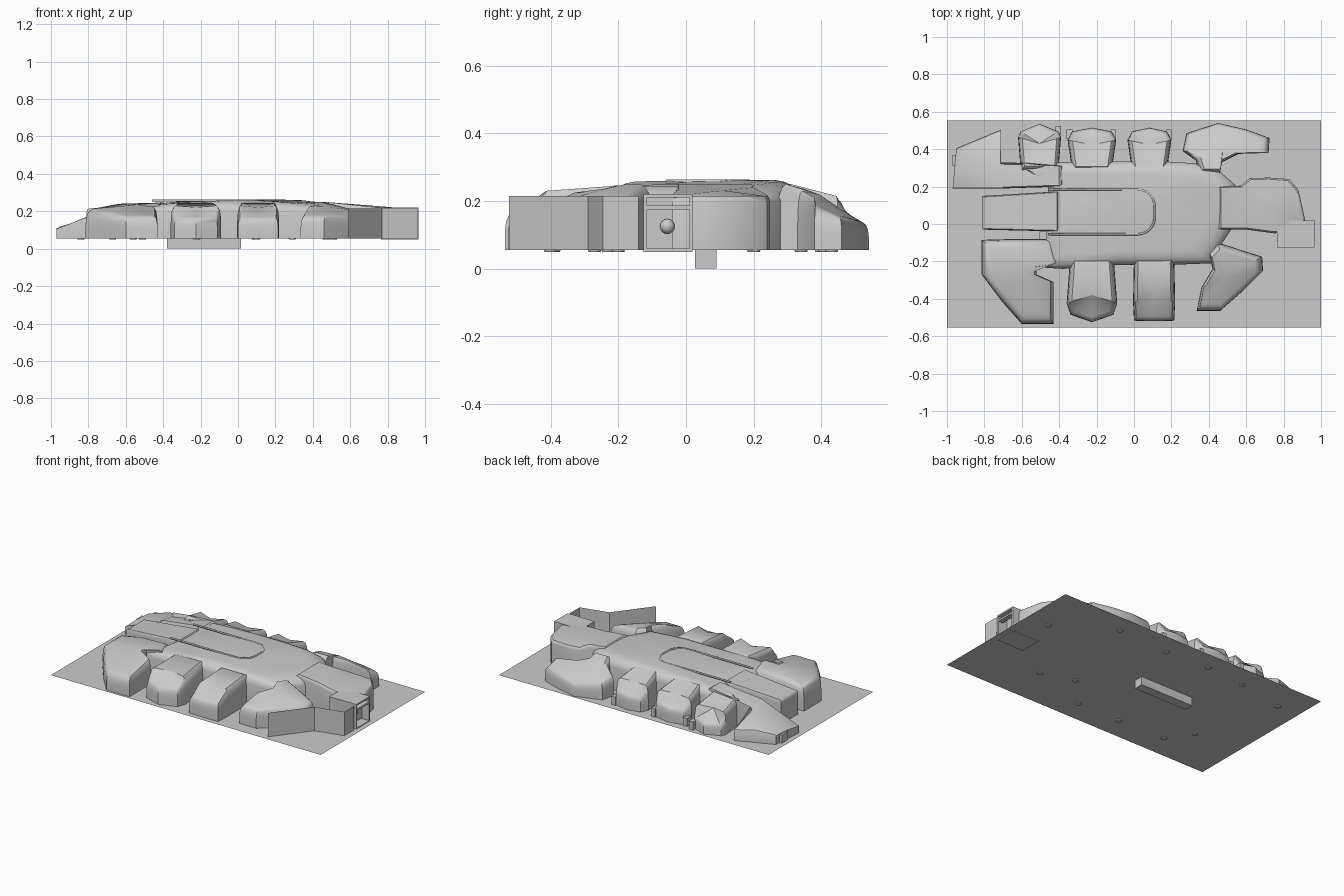
import bpy, bmesh
from math import pi, cos, sin
from mathutils import Vector

if "Cube" in bpy.data.objects:
    bpy.data.objects.remove(bpy.data.objects["Cube"])

BASE = 0.055
ROUND = [(1, 0), (1, .45), (.985, .68), (.95, .85), (.89, .95), (.80, 1)]
CRISP = [(1, 0), (1, .88), (.98, .96), (.94, 1)]


def finish(name, bm, smooth=None):
    bmesh.ops.recalc_face_normals(bm, faces=bm.faces)
    me = bpy.data.meshes.new(name)
    bm.to_mesh(me)
    bm.free()
    ob = bpy.data.objects.new(name, me)
    bpy.context.collection.objects.link(ob)
    if smooth:
        bpy.ops.object.select_all(action='DESELECT')
        ob.select_set(True)
        bpy.context.view_layer.objects.active = ob
        bpy.ops.object.shade_smooth_by_angle(angle=smooth)
    return ob


def shell(name, outline, profile=ROUND, crown=.0):
    """Open-bottomed pod: outline points are (x, y, top height)."""
    bm = bmesh.new()
    n = len(outline)
    c = sum((Vector(p) for p in outline), Vector()) / n
    rings = []
    for s, h in profile:
        rings.append([bm.verts.new((c.x + (x - c.x) * s, c.y + (y - c.y) * s,
                                    BASE + (z - BASE) * h)) for x, y, z in outline])
    for a, b in zip(rings, rings[1:]):
        for i in range(n):
            j = (i + 1) % n
            bm.faces.new((a[i], a[j], b[j], b[i]))
    tip = bm.verts.new((c.x, c.y, c.z + crown))
    for i in range(n):
        bm.faces.new((rings[-1][i], rings[-1][(i + 1) % n], tip))
    return finish(name, bm, .6)


def box(name, x0, x1, y0, y1, z0, z1):
    bm = bmesh.new()
    bmesh.ops.create_cube(bm, size=1)
    for v in bm.verts:
        v.co = ((x0 + x1) / 2 + v.co.x * (x1 - x0), (y0 + y1) / 2 + v.co.y * (y1 - y0),
                (z0 + z1) / 2 + v.co.z * (z1 - z0))
    return finish(name, bm)


def sheet(name, path, z0, z1):
    """Thin upright panel along a path."""
    bm = bmesh.new()
    cols = [(bm.verts.new((x, y, z0)), bm.verts.new((x, y, z1))) for x, y in path]
    for a, b in zip(cols, cols[1:]):
        bm.faces.new((a[0], b[0], b[1], a[1]))
    return finish(name, bm)


def arm(name, x0, x1, y_in, y_out, z_in, z_mid, z_out, taper=.02, belly=.02):
    """Side pod running out from the hull, with a bowed nose."""
    ym = y_in + (y_out - y_in) * .72
    xm = (x0 + x1) / 2
    yc = y_out - belly * (1 if y_out > y_in else -1)
    shell(name, [(x0 + taper, y_in, z_in), (x0, ym, z_mid), (x0 + taper, yc, z_out),
                 (xm, y_out, z_out), (x1 - taper, yc, z_out), (x1, ym, z_mid),
                 (x1 - taper, y_in, z_in)], crown=.012)


# ground sheet with keel tab and screw heads underneath
bm = bmesh.new()
bm.faces.new([bm.verts.new(p) for p in
              ((-1, -.553, BASE), (1, -.553, BASE), (1, .553, BASE), (-1, .553, BASE))])
finish("base_sheet", bm)
box("keel_tab", -.38, .015, .027, .09, 0, BASE)
bm = bmesh.new()
for x, y in ((.84, .2), (.47, .43), (.09, .41), (-.22, .43), (-.51, .4), (-.84, .34),
             (.51, -.27), (.29, -.2), (.1, -.4), (-.22, -.4), (-.56, -.39), (-.67, -.23)):
    ret = bmesh.ops.create_cone(bm, cap_ends=True, segments=12, radius1=.018,
                                radius2=.02, depth=.006)
    bmesh.ops.translate(bm, verts=ret['verts'], vec=(x, y, BASE - .002))
finish("screw_heads", bm)

# central hull
shell("hull", [(-.46, .20, .25), (-.62, .31, .235), (-.4, .33, .255), (-.1, .335, .262),
               (.15, .335, .262), (.32, .325, .262), (.45, .29, .26), (.55, .20, .25),
               (.56, .08, .25), (.52, -.03, .25), (.46, -.12, .25), (.42, -.21, .245),
               (.15, -.22, .258), (-.1, -.22, .258), (-.38, -.24, .25), (-.52, -.23, .24),
               (-.47, -.08, .25), (-.46, .06, .25)],
      [(1, 0), (1, .72), (.98, .82), (.93, .91), (.85, .97), (.74, 1)], .008)

# U-shaped rim on the deck
cu = bpy.data.curves.new("deck_rim", 'CURVE')
cu.dimensions = '3D'
cu.bevel_depth = .006
cu.bevel_resolution = 1
r, pts = .09, [(-.46, -.055)]
for cy, a0 in ((-.055 + r, -pi / 2), (.185 - r, 0)):
    pts += [(.02 + r * cos(a0 + i * pi / 12), cy + r * sin(a0 + i * pi / 12)) for i in range(7)]
pts.append((-.46, .185))
sp = cu.splines.new('POLY')
sp.points.add(len(pts) - 1)
for p, (x, y) in zip(sp.points, pts):
    p.co = (x, y, .258, 1)
bpy.context.collection.objects.link(bpy.data.objects.new("deck_rim", cu))

# straight side arms
arm("rear_arm_1", -.62, -.39, .28, .535, .235, .2, .13, .015, .04)
arm("rear_arm_2", -.355, -.095, .28, .515, .25, .215, .15, .025)
arm("rear_arm_3", -.035, .2, .28, .515, .25, .215, .15, .025)
arm("front_arm_1", -.36, -.09, -.16, -.525, .245, .23, .17, .02, .04)
arm("front_arm_2", -.005, .22, -.16, -.52, .245, .23, .17, .005, .003)

# corner pods
shell("rear_left_fin", [(-.97, .19, .11), (-.96, .29, .12), (-.95, .405, .12), (-.83, .455, .14),
                        (-.71, .505, .13), (-.71, .33, .215), (-.55, .325, .235),
                        (-.38, .31, .25), (-.38, .2, .25), (-.7, .19, .215)], CRISP, .01)
shell("rear_right_pod", [(.35, .27, .25), (.33, .34, .235), (.26, .39, .2), (.28, .485, .17),
                         (.45, .54, .14), (.6, .505, .15), (.725, .46, .16), (.72, .38, .19),
                         (.56, .375, .21), (.47, .33, .23), (.46, .27, .25)], crown=.02)
shell("front_left_pod", [(-.44, -.08, .245), (-.65, -.08, .24), (-.815, -.085, .215),
                         (-.815, -.27, .215), (-.71, -.41, .2), (-.6, -.535, .18),
                         (-.43, -.535, .18), (-.43, -.31, .225), (-.52, -.27, .235),
                         (-.52, -.22, .24), (-.4, -.2, .245)], crown=.012)
shell("front_right_pod", [(.4, -.15, .25), (.42, -.24, .235), (.36, -.34, .225), (.335, -.465, .18),
                          (.46, -.465, .18), (.58, -.36, .18), (.69, -.25, .18), (.685, -.175, .2),
                          (.45, -.10, .25)], crown=.015)

# tail block and nose housing
shell("left_block", [(-.81, -.03, .215), (-.81, .15, .215), (-.4, .175, .245), (-.4, -.04, .245)],
      CRISP)
shell("nose_housing", [(.45, .2, .25), (.57, .205, .24), (.62, .245, .22), (.72, .248, .215),
                       (.83, .24, .215), (.88, .18, .215), (.915, .02, .215), (.9, -.04, .215),
                       (.75, -.05, .22), (.6, -.03, .235), (.45, -.03, .25)], CRISP, .005)

# connector socket: recessed frame facing right
bm = bmesh.new()
bmesh.ops.create_cube(bm, size=1)
for v in bm.verts:
    v.co = (.865 + v.co.x * .2, -.053 + v.co.y * .145, .135 + v.co.z * .17)
face = [f for f in bm.faces if f.normal.x > .9]
bmesh.ops.inset_region(bm, faces=face, thickness=.014)
deep = bmesh.ops.extrude_discrete_faces(bm, faces=face)['faces']
bmesh.ops.translate(bm, verts=deep[0].verts, vec=(-.07, 0, 0))
finish("connector_socket", bm)
bm = bmesh.new()
bmesh.ops.create_uvsphere(bm, u_segments=12, v_segments=8, radius=.022)
bmesh.ops.translate(bm, verts=bm.verts, vec=(.9, -.055, .125))
finish("connector_pin", bm, .8)
box("connector_bar", .93, .965, -.115, .01, .175, .187)

# folded upright panel at the front right
sheet("folded_panel", [(.59, -.523), (.77, -.29), (.96, -.245), (.96, -.14)], BASE, .215)

# small clips at the pod ends
for i, (x, y, sx, sy) in enumerate(((-.955, .34, .03, .06), (-.405, .5, .03, .05),
                                    (-.11, .48, .03, .05), (.185, .48, .03, .05),
                                    (-.345, .48, .03, .05), (-.485, -.06, .04, .04))):
    box("clip_%d" % (i + 1), x - sx / 2, x + sx / 2, y - sy / 2, y + sy / 2, BASE, .11)
